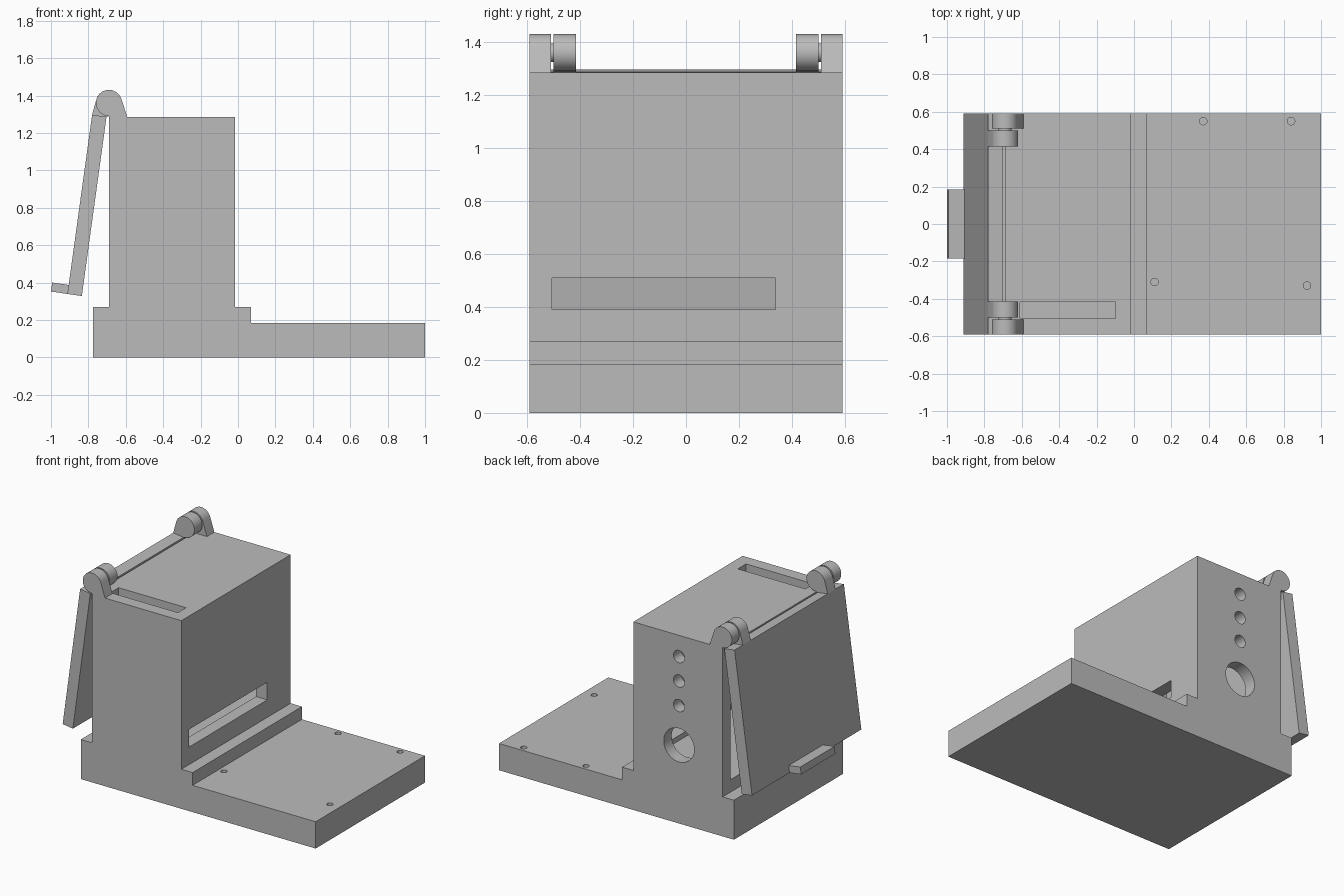
import bpy, bmesh
from math import sin, cos, pi, atan2, acos, hypot
from mathutils import Matrix, Vector

if "Cube" in bpy.data.objects:
    bpy.data.objects.remove(bpy.data.objects["Cube"])

grey = bpy.data.materials.new("plain grey")
grey.use_nodes = True
COLOR = (0.5, 0.5, 0.5, 1)
grey.diffuse_color = COLOR
grey.node_tree.nodes["Principled BSDF"].inputs["Base Color"].default_value = COLOR

W = 0.59        # half depth of the whole model
WALL = 0.085    # wall thickness of the housing
PIVOT = (-0.69, 1.36)
R = 0.07


def finish(name, bm):
    bmesh.ops.recalc_face_normals(bm, faces=bm.faces)
    mesh = bpy.data.meshes.new(name)
    bm.to_mesh(mesh)
    bm.free()
    mesh.materials.append(grey)
    ob = bpy.data.objects.new(name, mesh)
    bpy.context.collection.objects.link(ob)
    return ob


def extrude_y(name, profile, y0, y1):
    """Extrude an x-z outline between two y positions."""
    bm = bmesh.new()
    face = bm.faces.new([bm.verts.new((x, y0, z)) for x, z in profile])
    geom = bmesh.ops.extrude_face_region(bm, geom=[face])["geom"]
    verts = [v for v in geom if isinstance(v, bmesh.types.BMVert)]
    bmesh.ops.translate(bm, verts=verts, vec=(0, y1 - y0, 0))
    return finish(name, bm)


def box(name, x, y, z):
    return extrude_y(name, [(x[0], z[0]), (x[1], z[0]), (x[1], z[1]), (x[0], z[1])], *y)


def cylinder(name, center, r, length, axis="Z"):
    bm = bmesh.new()
    rot = Matrix.Rotation(pi / 2, 4, "X") if axis == "Y" else Matrix()
    bmesh.ops.create_cone(bm, cap_ends=True, segments=40, radius1=r, radius2=r,
                          depth=length, matrix=Matrix.Translation(center) @ rot)
    return finish(name, bm)


def smooth(ob):
    bpy.ops.object.select_all(action="DESELECT")
    ob.select_set(True)
    bpy.context.view_layer.objects.active = ob
    bpy.ops.object.shade_smooth_by_angle()


def cut(ob, cutter):
    mod = ob.modifiers.new(cutter.name, "BOOLEAN")
    mod.operation = "DIFFERENCE"
    mod.solver = "EXACT"
    mod.object = cutter
    bpy.context.view_layer.objects.active = ob
    bpy.ops.object.modifier_apply(modifier=mod.name)
    bpy.data.objects.remove(cutter)


def tangent_angle(p, side):
    """Angle on the knuckle circle where the line from p touches it."""
    dx, dz = p[0] - PIVOT[0], p[1] - PIVOT[1]
    return atan2(dz, dx) + side * acos(R / hypot(dx, dz))


def knuckle(name, right, left, a0, a1, y0, y1):
    """Hinge lug: two foot points joined to an arc around the pivot."""
    n = 32
    arc = [(PIVOT[0] + R * cos(a0 + (a1 - a0) * i / n),
            PIVOT[1] + R * sin(a0 + (a1 - a0) * i / n)) for i in range(n + 1)]
    smooth(extrude_y(name, [left, right] + arc, y0, y1))


# Housing and base plate
housing = extrude_y("housing_and_base", [
    (-0.775, 0), (1, 0), (1, 0.183), (0.07, 0.183), (0.07, 0.27), (-0.015, 0.27),
    (-0.015, 1.285), (-0.69, 1.285), (-0.69, 0.27), (-0.775, 0.27)], -W, W)

# Hollow interior open towards the door, and the two slots
cut(housing, box("cavity", (-0.74, -0.015 - WALL), (-W + WALL, W - WALL), (0.355, 1.2)))
cut(housing, box("wall_slot", (-0.2, 0.03), (-W + WALL, 0.337), (0.39, 0.51)))
cut(housing, box("top_slot", (-0.61, -0.1), (-W + WALL, -0.417), (1.1, 1.4)))

# Round openings in the back wall
for z, r in ((1.14, 0.042), (0.973, 0.042), (0.805, 0.042), (0.535, 0.115)):
    cut(housing, cylinder("round_opening", (-0.36, W, z), r, 0.3, "Y"))

# Screw holes in the base plate
for x, y in ((0.37, 0.55), (0.84, 0.55), (0.11, -0.31), (0.925, -0.33)):
    cut(housing, cylinder("screw_hole", (x, y, 0.183), 0.02, 0.18))
smooth(housing)

# Tilted door with its pull
extrude_y("door", [(-0.78, 1.297), (-0.703, 1.286), (-0.835, 0.328), (-0.912, 0.339)], -W, W)
extrude_y("door_pull", [(-0.912, 0.339), (-0.905, 0.387), (-0.993, 0.4), (-1, 0.352)],
          -0.185, 0.185)

# Hinges at both ends
body_foot, door_foot = (-0.592, 1.285), (-0.78, 1.297)
for side, label in ((-1, "front"), (1, "back")):
    knuckle(label + "_housing_lug", body_foot, (-0.69, 1.285),
            tangent_angle(body_foot, 1), 1.5 * pi, side * 0.51, side * W)
    end = tangent_angle(door_foot, -1) % (2 * pi)
    knuckle(label + "_door_lug", (-0.703, 1.286), door_foot,
            -0.5 * pi, end, side * 0.415, side * 0.5)
    cylinder(label + "_hinge_pin", (PIVOT[0], side * 0.505, PIVOT[1]), 0.035, 0.05, "Y")
    smooth(bpy.context.collection.objects[label + "_hinge_pin"])
